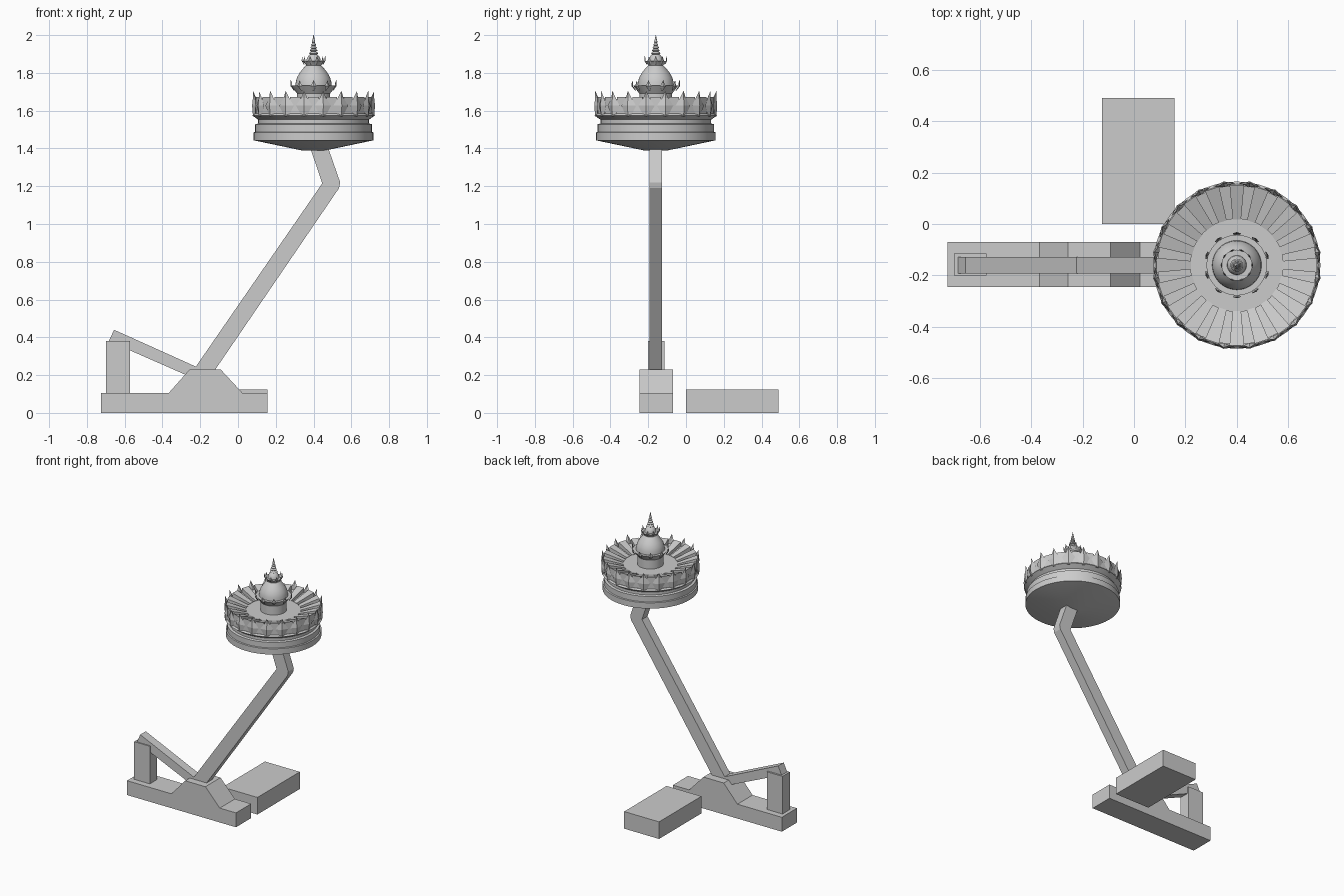
import bpy, math
from math import sin, cos, pi, radians

if "Cube" in bpy.data.objects:
    bpy.data.objects.remove(bpy.data.objects["Cube"])

CX, CY = 0.40, -0.16   # axis of the round canopy


def make(name, verts, faces, smooth=False):
    me = bpy.data.meshes.new(name)
    me.from_pydata(verts, [], faces)
    me.validate()
    ob = bpy.data.objects.new(name, me)
    bpy.context.collection.objects.link(ob)
    bpy.ops.object.select_all(action='DESELECT')
    ob.select_set(True)
    bpy.context.view_layer.objects.active = ob
    bpy.ops.object.mode_set(mode='EDIT')
    bpy.ops.mesh.select_all(action='SELECT')
    bpy.ops.mesh.normals_make_consistent(inside=False)
    bpy.ops.object.mode_set(mode='OBJECT')
    if smooth:
        bpy.ops.object.shade_smooth_by_angle(angle=radians(25))
    return ob


def extrude_xz(name, pts, y0, y1):
    n = len(pts)
    verts = [(x, y0, z) for x, z in pts] + [(x, y1, z) for x, z in pts]
    faces = [list(range(n)), list(range(n, 2 * n))]
    faces += [[i, (i + 1) % n, n + (i + 1) % n, n + i] for i in range(n)]
    return make(name, verts, faces)


def box(name, x0, x1, y0, y1, z0, z1):
    return extrude_xz(name, [(x0, z0), (x1, z0), (x1, z1), (x0, z1)], y0, y1)


def lathe(name, prof, n):
    verts = [(CX + r * sin(2 * pi * k / n), CY + r * cos(2 * pi * k / n), z)
             for r, z in prof for k in range(n)]
    faces = [[i * n + k, i * n + (k + 1) % n, (i + 1) * n + (k + 1) % n, (i + 1) * n + k]
             for i in range(len(prof) - 1) for k in range(n)]
    faces += [list(range(n)), list(range((len(prof) - 1) * n, len(prof) * n))]
    return make(name, verts, faces, True)


def ring(name, pts, faces, count, offset):
    """Repeat a small mesh of (radial, sideways, z) points around the axis."""
    verts, out = [], []
    for k in range(count):
        a = radians(offset) + 2 * pi * k / count
        base = len(verts)
        verts += [(CX + r * sin(a) + s * cos(a), CY + r * cos(a) - s * sin(a), z)
                  for r, s, z in pts]
        out += [[base + i for i in f] for f in faces]
    return make(name, verts, out)


def leaves(name, r0, r1, z0, h, w, count, offset):
    """Folded pointed leaves: narrow foot, broad middle, thin curved tip."""
    d = 0.2 * w
    pts = [(r0, -w * .3, z0), (r0, w * .3, z0),
           (r1 - d, -w, z0 + h * .42), (r1 - d, w, z0 + h * .42),
           (r1 - d, -w * .38, z0 + h * .72), (r1 - d, w * .38, z0 + h * .72),
           (r1, 0, z0 + h),
           (r0 + d, 0, z0), (r1 + d * .5, 0, z0 + h * .42), (r1, 0, z0 + h * .72),
           (r0 - d, 0, z0), (r1 - 2 * d, 0, z0 + h * .42), (r1 - 2 * d, 0, z0 + h * .72)]
    faces = []
    for a, b, c in ((0, 2, 4), (1, 3, 5)):
        for m in ((7, 8, 9), (10, 11, 12)):
            faces += [[a, b, m[1], m[0]], [b, c, m[2], m[1]], [c, 6, m[2]]]
    faces.append([0, 7, 1, 10])
    return ring(name, pts, faces, count, offset)


def panels(name, r0, r1, zb, z0, z1, half_deg, count, offset):
    t = math.tan(radians(half_deg))
    pts = [(r, s * r * t, z) for r, zt in ((r0, z0), (r1, z1))
           for s in (-1, 1) for z in (zb, zt)]
    faces = [[0, 1, 3, 2], [4, 5, 7, 6], [0, 1, 5, 4], [2, 3, 7, 6],
             [1, 3, 7, 5], [0, 2, 6, 4]]
    return ring(name, pts, faces, count, offset)


# Base with raised hump, side platform, rear post
extrude_xz("base_beam", [(-.726, 0), (.155, 0), (.155, .105), (.024, .105), (-.092, .23),
                         (-.256, .23), (-.367, .105), (-.726, .105)], -.245, -.07)
box("side_platform", -.125, .157, 0, .49, 0, .125)
box("rear_post", -.70, -.573, -.20, -.115, .105, .38)

# Bent supporting arm
extrude_xz("bent_arm", [(-.656, .44), (-.684, .38), (-.171, .155), (.535, 1.19), (.541, 1.22),
                        (.475, 1.41), (.38, 1.41), (.446, 1.215), (-.223, .245)],
           -.192, -.128)

# Round canopy body
lathe("canopy_body", [(.055, 1.388), (.317, 1.443), (.317, 1.485), (.309, 1.488),
                      (.309, 1.528), (.293, 1.532), (.293, 1.552), (.325, 1.575),
                      (.315, 1.585), (.18, 1.585)], 48)
lathe("canopy_deck", [(.182, 1.575), (.182, 1.625)], 40)

# Radial roof panels, alternately high and low, and the outer crown of leaves
panels("high_roof_panels", .178, .312, 1.58, 1.627, 1.672, 5.2, 20, 0)
panels("low_roof_panels", .178, .308, 1.58, 1.61, 1.64, 4.0, 20, 9)
leaves("outer_leaves", .316, .325, 1.57, .135, .044, 20, 9)

# Central drum, bell dome and ringed spire
lathe("central_dome", [(.087, 1.62), (.087, 1.69), (.098, 1.705), (.118, 1.732), (.096, 1.732),
                       (.094, 1.752), (.088, 1.775), (.074, 1.80), (.056, 1.823),
                       (.042, 1.838)], 40)
leaves("lower_dome_leaves", .108, .127, 1.708, .055, .016, 10, 0)
lathe("upper_tier", [(.036, 1.833), (.040, 1.842), (.060, 1.862), (.038, 1.862), (.036, 1.875),
                     (.028, 1.89), (.017, 1.90)], 30)
leaves("upper_dome_leaves", .050, .062, 1.845, .045, .011, 10, 18)
spire = []
for i in range(5):
    z, r = 1.897 + i * .015, .025 - i * .004
    spire += [(r * .65, z), (r, z + .006), (r * .9, z + .010)]
spire += [(.006, 1.974), (.001, 2.0)]
lathe("spire", spire, 20)
